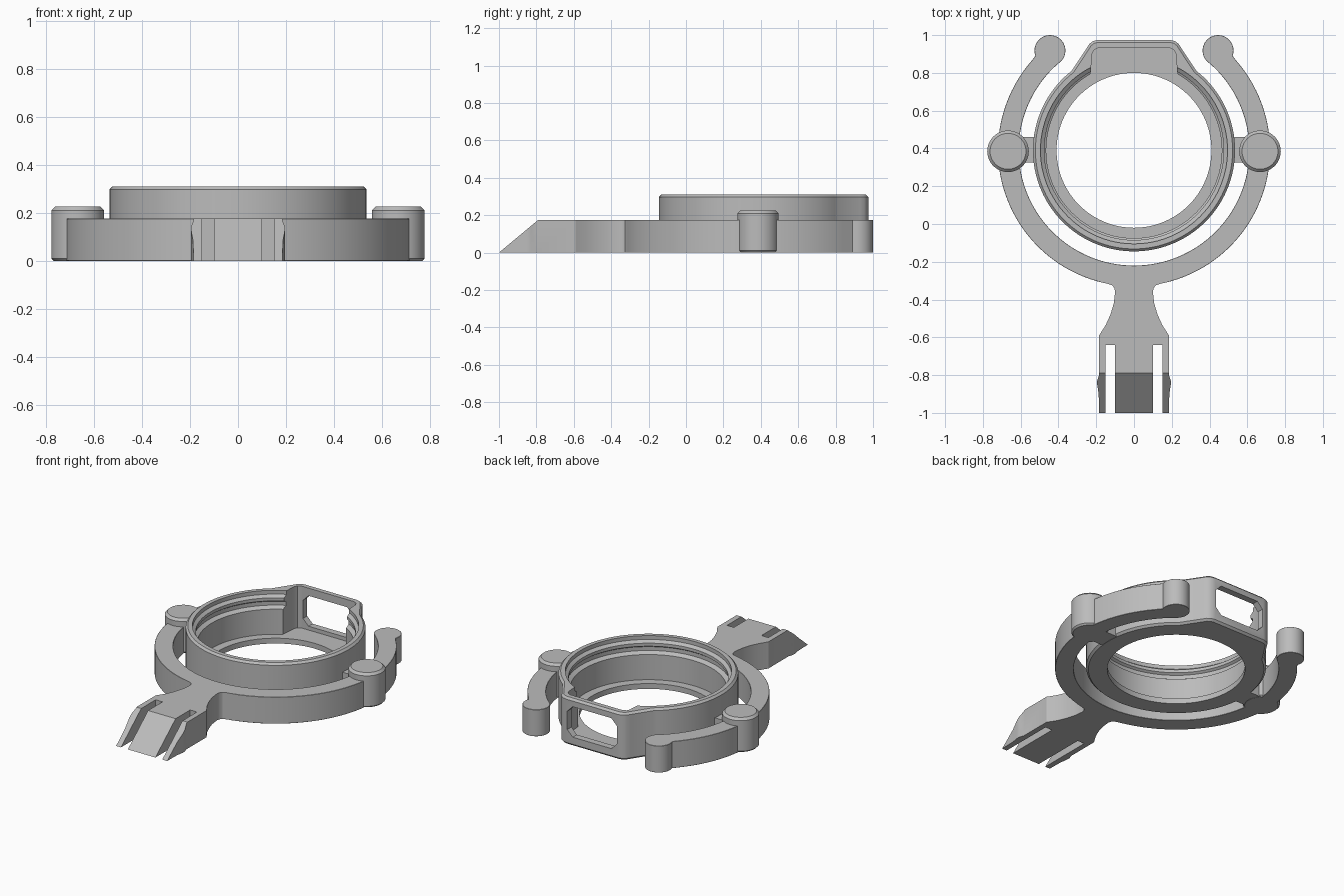
import bpy, bmesh
from math import sin, cos, radians, pi

if "Cube" in bpy.data.objects:
    bpy.data.objects.remove(bpy.data.objects["Cube"], do_unlink=True)

CY = 0.39      # centre of the ring along y
ARM_Z = 0.175  # height of the outer frame
RING_Z = 0.31  # height of the ring

grey = bpy.data.materials.new("plain grey")
grey.use_nodes = True
grey.diffuse_color = (0.5, 0.5, 0.5, 1)
grey.node_tree.nodes["Principled BSDF"].inputs["Base Color"].default_value = (0.5, 0.5, 0.5, 1)


def arc(r, start, end, n, cx=0.0, cy=CY):
    angles = [radians(start + (end - start) * i / n) for i in range(n + 1)]
    return [(cx + r * cos(a), cy + r * sin(a)) for a in angles]


def finish(name, bm):
    bmesh.ops.recalc_face_normals(bm, faces=bm.faces)
    mesh = bpy.data.meshes.new(name)
    bm.to_mesh(mesh)
    bm.free()
    mesh.materials.append(grey)
    obj = bpy.data.objects.new(name, mesh)
    bpy.context.collection.objects.link(obj)
    return obj


def prism(name, outline, low, high, axis="z", bevel=0.0, bevel_from=-9.0):
    """Extrude an outline along an axis, with optional chamfered rims."""
    place = {"z": lambda a, b, c: (a, b, c),
             "y": lambda a, b, c: (a, c, b),
             "x": lambda a, b, c: (c, a, b)}[axis]
    bm = bmesh.new()
    bottom = [bm.verts.new(place(a, b, low)) for a, b in outline]
    top = [bm.verts.new(place(a, b, high)) for a, b in outline]
    caps = [bm.faces.new(bottom), bm.faces.new(top)]
    for i in range(len(outline)):
        j = (i + 1) % len(outline)
        bm.faces.new((bottom[i], bottom[j], top[j], top[i]))
    bmesh.ops.recalc_face_normals(bm, faces=bm.faces)
    if bevel:
        rims = [e for f in caps for e in f.edges
                if min(v.co.y for v in e.verts) > bevel_from]
        bmesh.ops.bevel(bm, geom=rims, offset=bevel, segments=1,
                        affect="EDGES", clamp_overlap=True)
    return finish(name, bm)


def revolve(name, profile, cx, cy, n=96):
    """Turn a (radius, height) profile into a capped solid."""
    bm = bmesh.new()
    rings = [[bm.verts.new((cx + r * cos(2 * pi * i / n), cy + r * sin(2 * pi * i / n), z))
              for i in range(n)] for r, z in profile]
    bm.faces.new(rings[0])
    bm.faces.new(rings[-1])
    for a, b in zip(rings, rings[1:]):
        for i in range(n):
            j = (i + 1) % n
            bm.faces.new((a[i], a[j], b[j], b[i]))
    return finish(name, bm)


def cut(obj, cutter):
    cutter.hide_render = True
    mod = obj.modifiers.new("cut", "BOOLEAN")
    mod.operation = "DIFFERENCE"
    mod.solver = "EXACT"
    mod.object = cutter
    bpy.context.view_layer.objects.active = obj
    bpy.ops.object.modifier_apply(modifier=mod.name)
    bpy.data.objects.remove(cutter, do_unlink=True)


def mirrored(half):
    return half + [(-x, y) for x, y in reversed(half) if abs(x) > 1e-4]


# Outer frame: curved arms with round ends, waisted neck and pronged tail
half = arc(0.61, -90, 46, 48)
half += arc(0.082, 220, -20, 24, 0.445, 0.918)
half += arc(0.72, 41, -79, 48)
half += [(0.115, -0.325), (0.104, -0.34), (0.1, -0.36), (0.107, -0.42),
         (0.125, -0.48), (0.15, -0.535), (0.185, -0.59), (0.185, -0.8),
         (0.195, -0.83), (0.195, -0.85), (0.187, -0.9), (0.185, -1),
         (0.15, -1), (0.15, -0.64), (0.1, -0.64), (0.1, -1)]
frame = prism("outer_frame", mirrored(half), 0, ARM_Z, bevel=0.007, bevel_from=-0.31)

# Slope on the tail tip
cut(frame, prism("tail_slope", [(-1.012, -0.01), (-0.778, 0.185), (-0.778, 0.3), (-1.2, 0.3),
                                (-1.2, -0.01)], -0.4, 0.4, axis="x"))

# Ring body with a squared housing at the back
half = arc(0.535, -90, 52, 56)
half += [(0.25, 0.932), (0.237, 0.953), (0.217, 0.968), (0.19, 0.975)]
ring = prism("ring_body", mirrored(half), 0, RING_Z, bevel=0.013)

# Stepped bore with a retaining groove and a floor lip
cut(ring, revolve("bore", [(0.41, -0.1), (0.41, 0.035), (0.465, 0.035), (0.465, 0.2),
                           (0.49, 0.215), (0.49, 0.24), (0.475, 0.25), (0.475, 0.27),
                           (0.495, 0.285), (0.495, 0.4)], 0, CY))

# Housing pocket and its window
pocket = [(0, 0.5), (0.2, 0.5), (0.23, 0.79), (0.222, 0.9), (0.213, 0.92), (0.19, 0.932)]
cut(ring, prism("pocket", mirrored(pocket), 0.035, 0.5))
window = [(0.14, 0.06), (0.18, 0.1), (0.18, 0.22), (0.14, 0.26)]
cut(ring, prism("window", mirrored(window), 0.85, 1.1, axis="y"))

# Side pegs and the bridges that join ring and frame
parts = [frame, ring]
for side, word in ((1, "left"), (-1, "right")):
    parts.append(revolve(word + "_peg", [(0.1, 0), (0.11, 0.01), (0.11, 0.21), (0.095, 0.225)],
                         side * 0.667, 0.385, 48))
    bridge = [(side * 0.51, 0.325), (side * 0.65, 0.325), (side * 0.65, 0.46), (side * 0.51, 0.46)]
    parts.append(prism(word + "_bridge", bridge, 0.001, 0.17))

# Smooth curved walls, keep rims crisp
bpy.ops.object.select_all(action="DESELECT")
for part in parts:
    part.select_set(True)
bpy.context.view_layer.objects.active = frame
bpy.ops.object.shade_smooth_by_angle(angle=radians(25))
